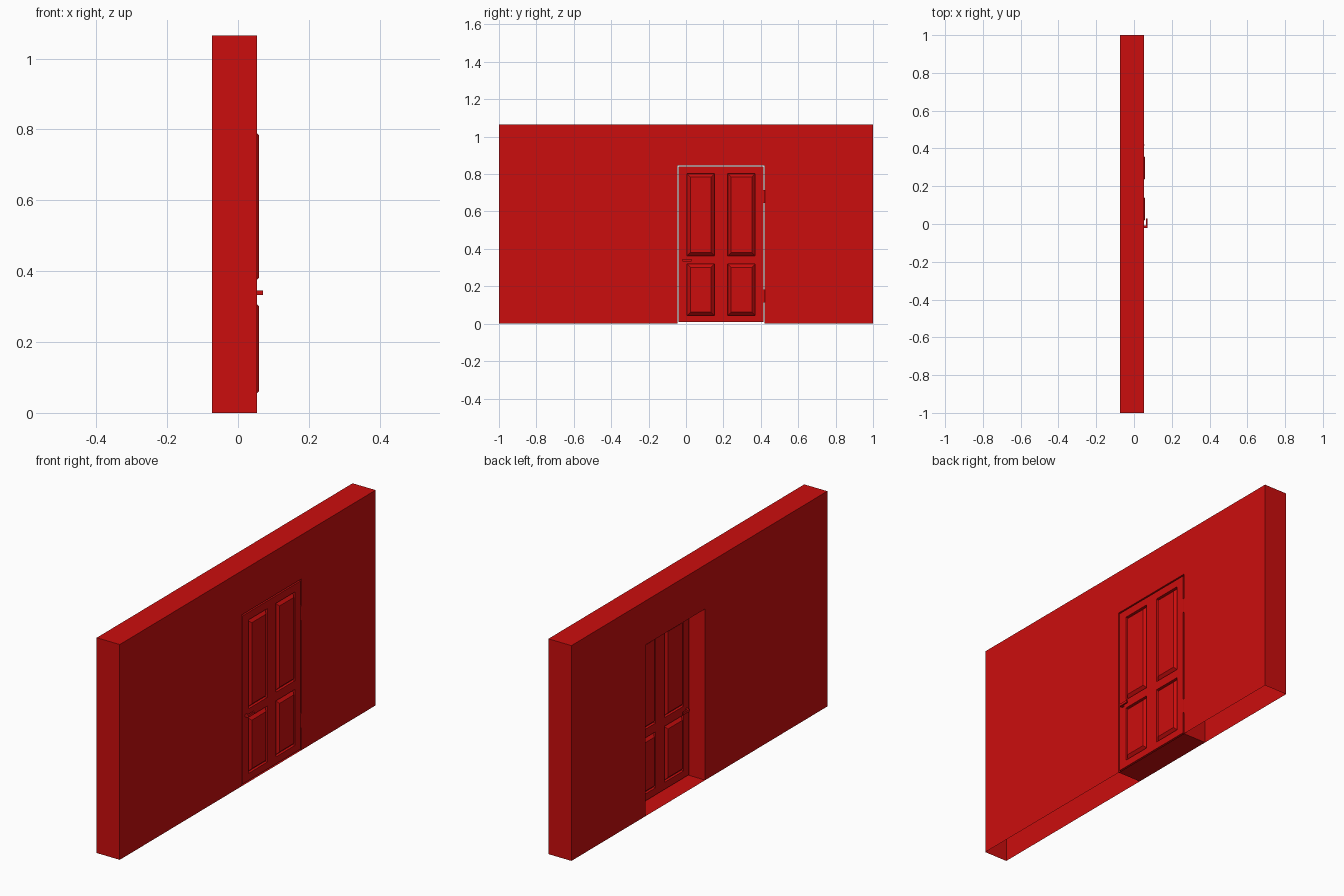
import bpy
import bmesh
from mathutils import Matrix

if "Cube" in bpy.data.objects:
    bpy.data.objects.remove(bpy.data.objects["Cube"], do_unlink=True)

red = bpy.data.materials.new("red_paint")
red.use_nodes = True
red.diffuse_color = (0.6, 0.004, 0.004, 1)
red.node_tree.nodes["Principled BSDF"].inputs["Base Color"].default_value = red.diffuse_color

WALL_BACK, WALL_FRONT, WALL_TOP = -0.073, 0.053, 1.065
OPEN_RIGHT, OPEN_LEFT, OPEN_TOP = -0.046, 0.421, 0.847
DOOR_BACK = 0.01
DOOR_MID = (DOOR_BACK + WALL_FRONT) / 2


def finish(name, bm):
    mesh = bpy.data.meshes.new(name)
    bm.to_mesh(mesh)
    bm.free()
    mesh.materials.append(red)
    obj = bpy.data.objects.new(name, mesh)
    bpy.context.collection.objects.link(obj)
    return obj


def add_box(bm, low, high):
    size = [b - a for a, b in zip(low, high)]
    mid = [(a + b) / 2 for a, b in zip(low, high)]
    bmesh.ops.create_cube(bm, size=1, matrix=Matrix.Translation(mid) @ Matrix.Diagonal((*size, 1)))


def extrude_forward(bm, faces, depth):
    result = bmesh.ops.extrude_face_region(bm, geom=faces, use_keep_orig=True)
    moved = [g for g in result["geom"] if isinstance(g, bmesh.types.BMVert)]
    bmesh.ops.translate(bm, verts=moved, vec=(depth, 0, 0))
    bmesh.ops.recalc_face_normals(bm, faces=bm.faces[:])


# Hollow wall shell with a doorway, open underneath
bm = bmesh.new()
outline = [(-1, 0), (OPEN_RIGHT, 0), (OPEN_RIGHT, OPEN_TOP), (OPEN_LEFT, OPEN_TOP),
           (OPEN_LEFT, 0), (1, 0), (1, WALL_TOP), (-1, WALL_TOP)]
face = bm.faces.new([bm.verts.new((WALL_BACK, y, z)) for y, z in outline])
extrude_forward(bm, [face], WALL_FRONT - WALL_BACK)
underside = [f for f in bm.faces if all(v.co.z < 0.001 for v in f.verts)]
bmesh.ops.delete(bm, geom=underside, context="FACES_ONLY")
finish("wall", bm)

# Sill across the foot of the doorway
bm = bmesh.new()
bm.faces.new([bm.verts.new(p) for p in (
    (WALL_BACK, OPEN_RIGHT, 0), (WALL_FRONT, OPEN_RIGHT, 0),
    (WALL_FRONT, OPEN_LEFT, 0), (WALL_BACK, OPEN_LEFT, 0))])
finish("sill", bm)

# Door slab laid out as stiles, rails and four panels
ys = [-0.039, 0.005, 0.153, 0.223, 0.37, 0.414]
zs = [0.008, 0.043, 0.32, 0.363, 0.802, 0.84]
bm = bmesh.new()
grid = [[bm.verts.new((DOOR_BACK, y, z)) for z in zs] for y in ys]
cells = [bm.faces.new((grid[i][j], grid[i + 1][j], grid[i + 1][j + 1], grid[i][j + 1]))
         for i in range(5) for j in range(5)]
extrude_forward(bm, cells, WALL_FRONT - DOOR_BACK)


def is_panel(f):
    c = f.calc_center_median()
    in_column = ys[1] < c.y < ys[2] or ys[3] < c.y < ys[4]
    in_row = zs[1] < c.z < zs[2] or zs[3] < c.z < zs[4]
    return abs(f.normal.x) > 0.9 and in_column and in_row


# Sink each panel, then raise its bevelled field on both sides
panels = [f for f in bm.faces if is_panel(f)]
bmesh.ops.inset_individual(bm, faces=panels, thickness=0.001, depth=-0.012)
bmesh.ops.inset_individual(bm, faces=panels, thickness=0.025, depth=0.018)
finish("door", bm)

# Lever handles on both sides
for name, side in (("front_handle", 1), ("back_handle", -1)):
    bm = bmesh.new()
    near, neck, tip = (DOOR_MID + side * d for d in (0.020, 0.032, 0.039))
    add_box(bm, (min(near, neck), -0.02, 0.333), (max(near, neck), -0.009, 0.345))
    add_box(bm, (min(neck, tip), -0.02, 0.333), (max(neck, tip), 0.03, 0.345))
    finish(name, bm)

# Hinge barrels in the gap
for name, z in (("lower_hinge", 0.148), ("upper_hinge", 0.68)):
    bm = bmesh.new()
    bmesh.ops.create_cone(bm, cap_ends=True, segments=12, radius1=0.006, radius2=0.006,
                          depth=0.072, matrix=Matrix.Translation((0.049, 0.418, z)))
    finish(name, bm)
